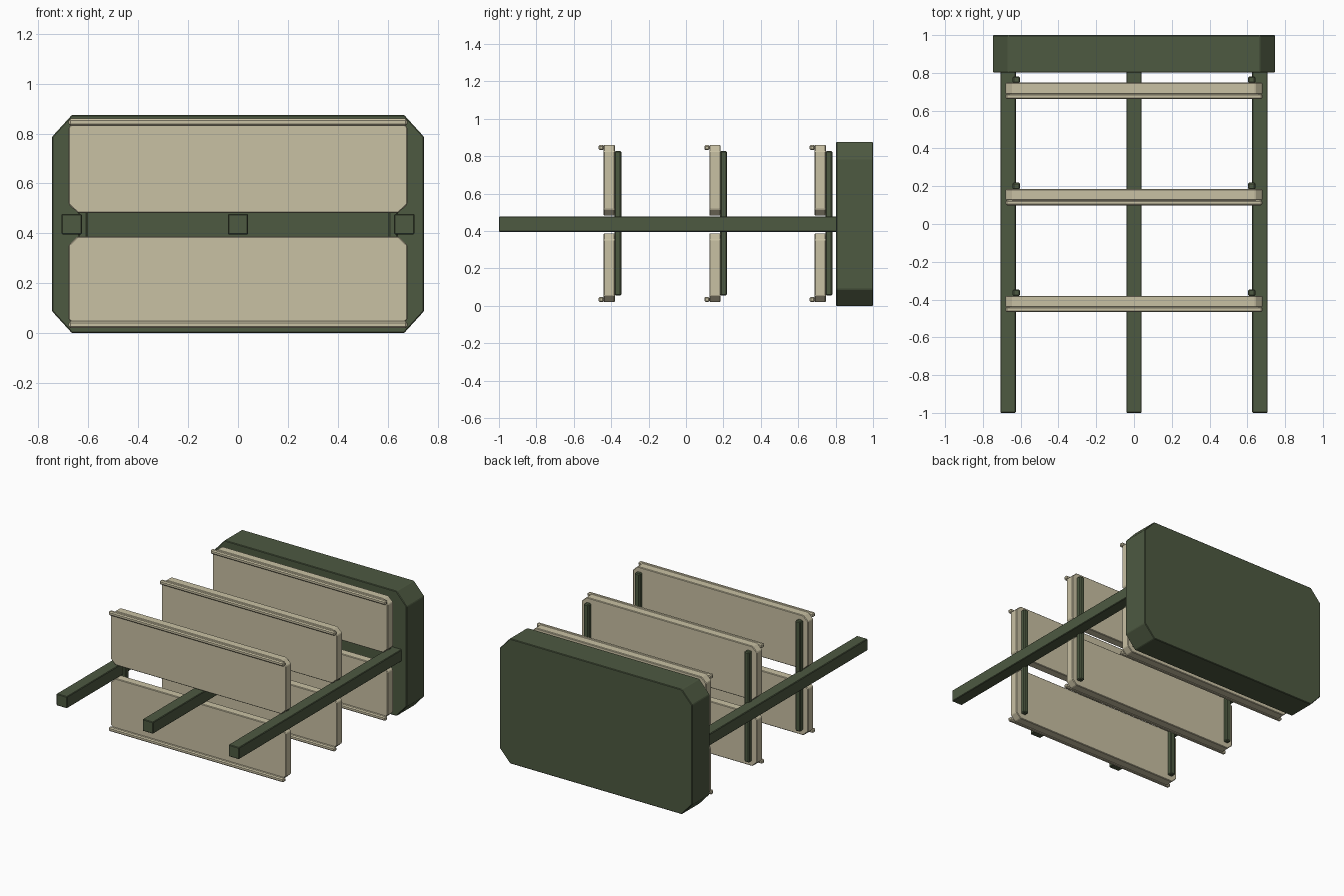
import bpy
import bmesh
from mathutils import Vector

cube = bpy.data.objects.get("Cube")
if cube:
    bpy.data.objects.remove(cube, do_unlink=True)


def make_material(name, rgb):
    mat = bpy.data.materials.new(name)
    mat.use_nodes = True
    color = (*rgb, 1.0)
    mat.diffuse_color = color
    bsdf = next(n for n in mat.node_tree.nodes if n.type == "BSDF_PRINCIPLED")
    bsdf.inputs["Base Color"].default_value = color
    return mat


GREEN = make_material("olive green", (0.075, 0.1, 0.053))
TAN = make_material("sand tan", (0.584, 0.533, 0.37))


def plate(name, mat, x, y, z, cut_x=0.0, cut_z=0.0, bevel=0.004):
    """Slab filling the given ranges, with cut corners seen from the front."""
    x0, x1 = x
    z0, z1 = z
    if cut_x:
        outline = [(x0 + cut_x, z0), (x1 - cut_x, z0), (x1, z0 + cut_z), (x1, z1 - cut_z),
                   (x1 - cut_x, z1), (x0 + cut_x, z1), (x0, z1 - cut_z), (x0, z0 + cut_z)]
    else:
        outline = [(x0, z0), (x1, z0), (x1, z1), (x0, z1)]
    bm = bmesh.new()
    front = bm.faces.new([bm.verts.new((px, y[0], pz)) for px, pz in outline])
    extruded = bmesh.ops.extrude_face_region(bm, geom=[front], use_keep_orig=True)
    moved = [g for g in extruded["geom"] if isinstance(g, bmesh.types.BMVert)]
    bmesh.ops.translate(bm, verts=moved, vec=Vector((0, y[1] - y[0], 0)))
    bmesh.ops.recalc_face_normals(bm, faces=bm.faces)
    mesh = bpy.data.meshes.new(name)
    bm.to_mesh(mesh)
    bm.free()
    mesh.materials.append(mat)
    obj = bpy.data.objects.new(name, mesh)
    bpy.context.collection.objects.link(obj)
    mod = obj.modifiers.new("edge_bevel", "BEVEL")
    mod.width = bevel
    mod.segments = 1
    return obj


# Thick back block with cut corners
plate("back_block", GREEN, (-0.746, 0.746), (0.802, 1.0), (0, 0.875), 0.08, 0.088)

# Three long support beams
for side, x in (("right", -0.667), ("middle", 0), ("left", 0.667)):
    plate(side + "_beam", GREEN, (x - 0.041, x + 0.041), (-1, 0.81), (0.396, 0.478))

# Three pairs of panels, each with edge rods and rear uprights
for row, y in (("front", -0.44), ("middle", 0.125), ("rear", 0.688)):
    back = y + 0.06
    for level, z, rod_z in (("upper", (0.482, 0.86), 0.832), ("lower", (0.02, 0.388), 0.02)):
        plate(f"{row}_{level}_panel", TAN, (-0.679, 0.679), (y, back), z, 0.036, 0.034)
        plate(f"{row}_{level}_rod", TAN, (-0.679, 0.679), (y - 0.027, y + 0.001),
              (rod_z, rod_z + 0.028), bevel=0.007)
    for side, x in (("right", -0.623), ("left", 0.623)):
        plate(f"{row}_{side}_upright", GREEN, (x - 0.019, x + 0.019),
              (back - 0.002, back + 0.034), (0.055, 0.828), bevel=0.006)
